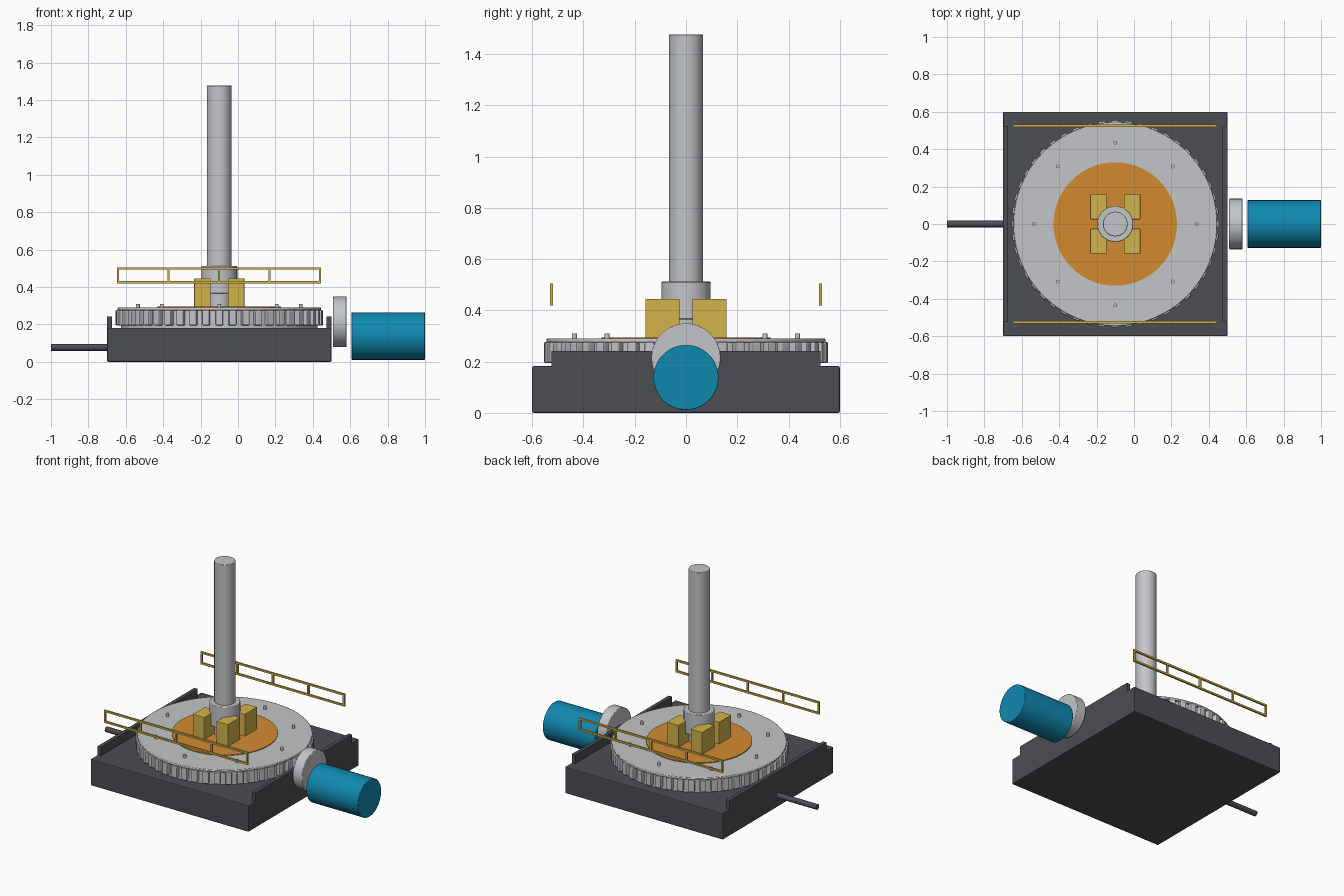
import bpy
from math import cos, sin, pi, radians

cube = bpy.data.objects.get("Cube")
if cube:
    bpy.data.objects.remove(cube, do_unlink=True)

CX = -0.1  # turntable axis


def material(name, r, g, b):
    m = bpy.data.materials.new(name)
    m.use_nodes = True
    m.diffuse_color = (r, g, b, 1)
    m.node_tree.nodes["Principled BSDF"].inputs["Base Color"].default_value = (r, g, b, 1)
    return m


DARK = material("dark steel", 0.07, 0.075, 0.085)
STEEL = material("light steel", 0.55, 0.56, 0.58)
ORANGE = material("orange paint", 0.65, 0.26, 0.03)
YELLOW = material("safety yellow", 0.65, 0.46, 0.07)
BLUE = material("motor blue", 0.005, 0.25, 0.43)


def finish(name, mat, bevel):
    ob = bpy.context.object
    ob.name = name
    ob.data.materials.append(mat)
    if bevel:
        mod = ob.modifiers.new("bevel", "BEVEL")
        mod.width = bevel
        mod.segments = 2
    return ob


def box(name, mat, x, y, z, bevel=0.0, turn=0.0):
    """Box from (min, max) ranges on each axis."""
    bpy.ops.mesh.primitive_cube_add(
        size=1, location=[sum(r) / 2 for r in (x, y, z)], rotation=(0, 0, turn))
    bpy.context.object.scale = [r[1] - r[0] for r in (x, y, z)]
    bpy.ops.object.transform_apply(location=False, rotation=False, scale=True)
    return finish(name, mat, bevel)


def cylinder(name, mat, radius, span, x=CX, y=0, z=0, along_x=False, bevel=0.0, sides=64):
    """Cylinder along z, or along x, between the two ends of span."""
    mid = sum(span) / 2
    bpy.ops.mesh.primitive_cylinder_add(
        vertices=sides, radius=radius, depth=span[1] - span[0],
        location=(mid, y, z) if along_x else (x, y, mid),
        rotation=(0, pi / 2 if along_x else 0, 0))
    bpy.ops.object.shade_smooth_by_angle(angle=radians(35))
    return finish(name, mat, bevel)


# Base with a raised lip on each side
box("base", DARK, (-0.7, 0.5), (-0.6, 0.6), (0, 0.182), 0.006)
for side, x in (("right", -0.7), ("left", 0.473)):
    box(side + "_lip", DARK, (x, x + 0.027), (-0.525, 0.525), (0.17, 0.242), 0.003)

# Turntable: toothed ring, top plate, insert
cylinder("ring_body", STEEL, 0.525, (0.18, 0.276), sides=96)
cylinder("top_plate", STEEL, 0.545, (0.274, 0.29), bevel=0.004, sides=96)
cylinder("table_insert", ORANGE, 0.33, (0.28, 0.295), sides=96)

TEETH = 48
first = None
for i in range(TEETH):
    a = 2 * pi * i / TEETH
    if first is None:
        first = box("ring_tooth", STEEL, (-0.025, 0.025), (-0.02, 0.02), (0.195, 0.276), 0.006)
        tooth = first
    else:
        tooth = first.copy()
        bpy.context.collection.objects.link(tooth)
    tooth.location.x = CX + 0.53 * cos(a)
    tooth.location.y = 0.53 * sin(a)
    tooth.rotation_euler.z = a

for i in range(8):
    a = i * pi / 4
    cylinder("plate_bolt", STEEL, 0.01, (0.285, 0.31),
             CX + 0.435 * cos(a), 0.435 * sin(a), sides=16)

# Pipe, collar and the four gripping blocks
cylinder("pipe", STEEL, 0.066, (0.29, 1.477), bevel=0.003)
cylinder("pipe_collar", STEEL, 0.096, (0.365, 0.512), bevel=0.004)
for sx in (-1, 1):
    for sy in (-1, 1):
        xs = sorted((CX + sx * 0.046, CX + sx * 0.134))
        ys = sorted((sy * 0.025, sy * 0.158))
        box("grip_block", YELLOW, xs, ys, (0.29, 0.445), 0.002)

# Handrails front and back
T = 0.006
for name, y in (("front", -0.525), ("back", 0.525)):
    ys = (y - T, y + T)
    for z in (0.425, 0.499):
        box(name + "_handrail", YELLOW, (-0.648, 0.445), ys, (z - T, z + T))
    for i in range(5):
        x = -0.642 + i * 0.27
        box(name + "_rail_post", YELLOW, (x - T, x + T), ys, (0.425, 0.499))

# Drive side: motor, flange and the shaft opposite
cylinder("motor", BLUE, 0.127, (0.607, 1.0), z=0.138, along_x=True, bevel=0.003)
cylinder("drive_flange", STEEL, 0.135, (0.509, 0.581), z=0.214, along_x=True, bevel=0.004)
cylinder("drive_shaft", DARK, 0.018, (-1.0, -0.65), z=0.077, along_x=True, sides=24)
